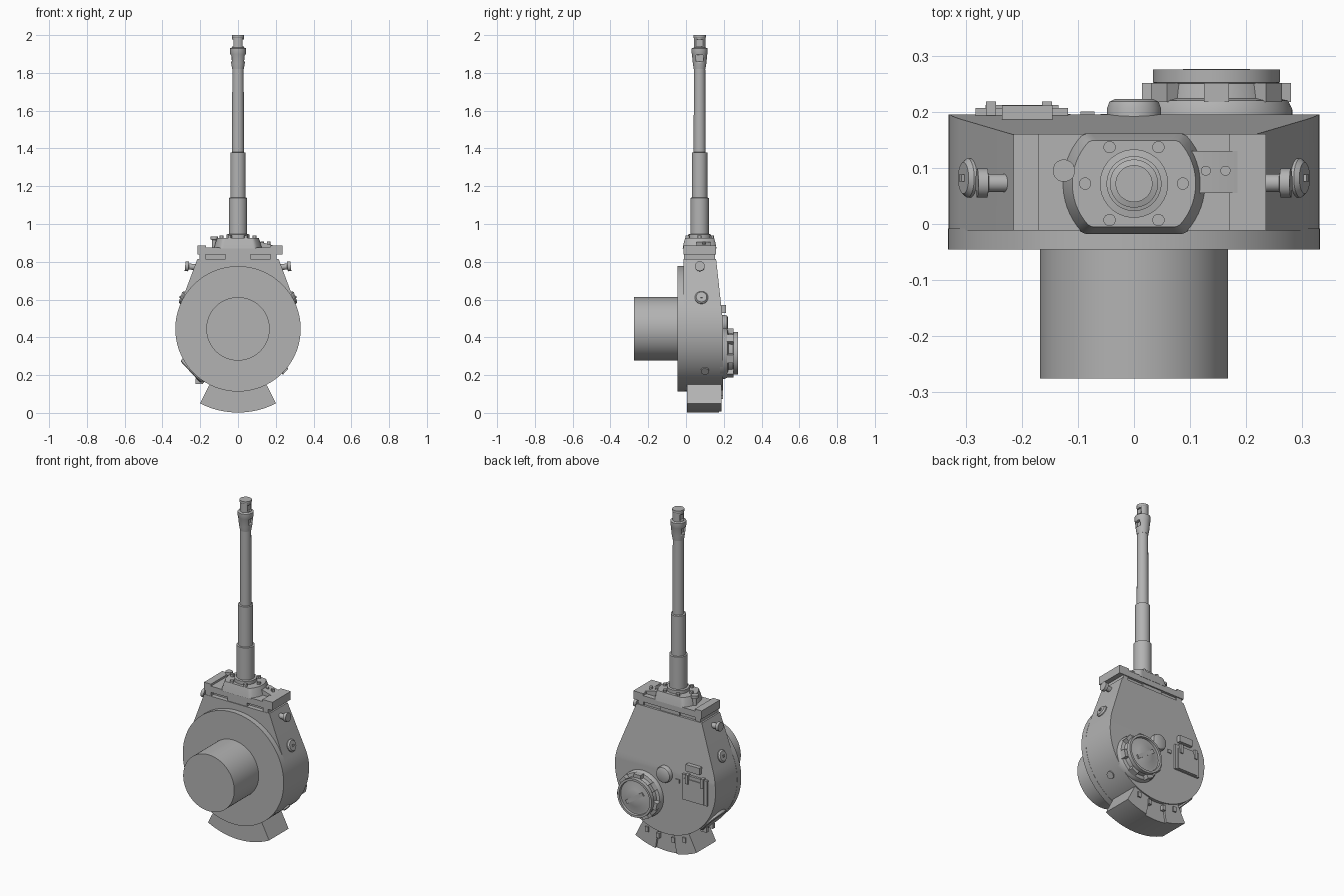
import bpy, bmesh, math
from mathutils import Vector, Matrix

old = bpy.data.objects.get("Cube")
if old:
    bpy.data.objects.remove(old, do_unlink=True)

GREY = (0.45, 0.45, 0.45, 1)
paint = bpy.data.materials.new("plain_grey")
paint.use_nodes = True
paint.diffuse_color = GREY
paint.node_tree.nodes["Principled BSDF"].inputs["Base Color"].default_value = GREY


def finish(bm, name, matrix=None):
    """Turn a bmesh into a painted object with sharp edges kept."""
    bmesh.ops.recalc_face_normals(bm, faces=bm.faces[:])
    if matrix:
        bm.transform(matrix)
    mesh = bpy.data.meshes.new(name)
    bm.to_mesh(mesh)
    bm.free()
    mesh.materials.append(paint)
    ob = bpy.data.objects.new(name, mesh)
    bpy.context.collection.objects.link(ob)
    bpy.ops.object.select_all(action='DESELECT')
    ob.select_set(True)
    bpy.context.view_layer.objects.active = ob
    bpy.ops.object.shade_smooth_by_angle(angle=math.radians(30))
    return ob


def aim(loc, axis):
    """Matrix that places local z along an axis."""
    return Matrix.Translation(loc) @ Vector(axis).to_track_quat('Z', 'Y').to_matrix().to_4x4()


def box(name, loc, size, matrix=None):
    bm = bmesh.new()
    bmesh.ops.create_cube(bm, size=1)
    bm.transform(Matrix.Translation(loc) @ Matrix.Diagonal((*size, 1)))
    return finish(bm, name, matrix)


def lathe(name, profile, loc=(0, 0, 0), axis=(0, 0, 1), seg=32, clip=None):
    """Closed turned solid from (radius, height) pairs, optionally flattened in y."""
    bm = bmesh.new()
    rings = []
    for r, h in profile:
        ring = []
        for i in range(seg):
            a = math.tau * (i + 0.5) / seg
            y = r * math.sin(a)
            if clip:
                lim = clip * r
                y = max(-lim, min(lim, y))
            ring.append(bm.verts.new((r * math.cos(a), y, h)))
        rings.append(ring)
    for a, b in zip(rings, rings[1:]):
        for i in range(seg):
            j = (i + 1) % seg
            bm.faces.new((a[i], a[j], b[j], b[i]))
    bm.faces.new(rings[0])
    bm.faces.new(rings[-1])
    return finish(bm, name, aim(loc, axis))


def prism_bm(points, y0, y1):
    """Extrude an x-z outline along y."""
    bm = bmesh.new()
    face = bm.faces.new([bm.verts.new((x, y0, z)) for x, z in points])
    new = bmesh.ops.extrude_face_region(bm, geom=[face])["geom"]
    bmesh.ops.translate(bm, vec=(0, y1 - y0, 0),
                        verts=[v for v in new if isinstance(v, bmesh.types.BMVert)])
    return bm


def arc(r, a0, a1, n):
    """Points on a circle round the turret centre, angles in degrees."""
    angles = [math.radians(a0 + (a1 - a0) * i / n) for i in range(n + 1)]
    return [(r * math.cos(a), CZ + r * math.sin(a)) for a in angles]


CZ = 0.445
GUN_Y = 0.072

# Basket and ring
lathe("turret_basket", [(0.168, -0.275), (0.168, -0.04)], (0, 0, CZ), (0, 1, 0), 64)
lathe("turret_ring", [(0.332, -0.045), (0.332, -0.008)], (0, 0, CZ), (0, 1, 0), 96)

# Horseshoe body with the roof sloping down to the front plate
bm = prism_bm([(0.215, 0.815), (-0.215, 0.815)] + arc(0.331, 160, 380, 60), -0.012, 0.195)
bmesh.ops.bisect_plane(bm, geom=bm.verts[:] + bm.edges[:] + bm.faces[:],
                       plane_co=(0, 0, 0.49), plane_no=(0, 0, 1))
for v in bm.verts:
    if v.co.z > 0.49 and v.co.y > 0.1:
        v.co.y -= (v.co.z - 0.49) * 0.11
finish(bm, "turret_body")

# Gun shield with end blocks, standing off the front plate
finish(prism_bm([(-0.215, 0.838), (0.235, 0.838), (0.235, 0.887), (0.17, 0.887), (0.17, 0.875),
                 (-0.17, 0.875), (-0.17, 0.887), (-0.215, 0.887)], -0.012, 0.16), "gun_shield")
box("shield_neck", (0, GUN_Y, 0.825), (0.13, 0.16, 0.04))
for s in (-1, 1):
    box("shield_side_support", (s * 0.188, GUN_Y, 0.825), (0.034, 0.165, 0.04))
box("shield_slot_back", (0, 0.08, 0.825), (0.36, 0.13, 0.04))
lathe("shield_boss", [(0.128, 0.87), (0.118, 0.905), (0.11, 0.925)], (0, GUN_Y, 0), seg=64, clip=0.7)
for i in range(6):
    a = math.tau * i / 6
    lathe("boss_bolt", [(0.011, 0.92), (0.011, 0.938)],
          (0.087 * math.cos(a), GUN_Y + 0.075 * math.sin(a), 0), seg=12)
finish(prism_bm([(0.08, 0.87), (0.192, 0.87), (0.192, 0.885), (0.12, 0.905), (0.08, 0.905)],
                0.055, 0.13), "machine_gun_wedge")
for x in (0.128, 0.163):
    lathe("machine_gun_port", [(0.009, 0.87), (0.009, 0.908)], (x, 0.095, 0), seg=12)
lathe("shield_post", [(0.012, 0.87), (0.012, 0.915), (0.02, 0.918), (0.02, 0.935)], (-0.125, 0.095, 0), seg=16)

# Stepped barrel and muzzle brake
lathe("gun_barrel", [(0.061, 0.9), (0.061, 0.945), (0.049, 0.947), (0.049, 1.138), (0.041, 1.14),
                     (0.041, 1.378), (0.032, 1.38), (0.03, 1.83)], (0, GUN_Y, 0))
brake = lathe("muzzle_brake", [(0.031, 1.82), (0.036, 1.85), (0.041, 1.9), (0.043, 1.905), (0.043, 1.93),
                               (0.031, 1.934), (0.031, 1.985), (0.033, 1.988), (0.033, 2.0)], (0, GUN_Y, 0))
for z in (1.878, 1.958):
    for s in (-1, 1):
        cutter = box("vent_cutter", (s * 0.04, GUN_Y, z), (0.04, 0.036, 0.036))
        cutter.hide_render = True
        cutter.hide_set(True)
        cut = brake.modifiers.new("vent", 'BOOLEAN')
        cut.object = cutter
        cut.operation = 'DIFFERENCE'
        bpy.context.view_layer.objects.active = brake
        with bpy.context.temp_override(object=brake, active_object=brake):
            bpy.ops.object.modifier_apply(modifier=cut.name)
        bpy.data.objects.remove(cutter, do_unlink=True)

# Lifting lugs and pistol ports on both side walls
for s in (-1, 1):
    out = Vector((s * 0.94, 0, 0.34))
    lathe("lifting_lug", [(0.016, -0.02), (0.016, 0.03), (0.026, 0.032), (0.026, 0.05)],
          (s * 0.23, 0.073, 0.772), (s, 0, 0.1), 20)
    lathe("pistol_port", [(0.035, -0.02), (0.035, 0.006), (0.028, 0.014)],
          (s * 0.291, 0.082, 0.609), out, 24)
    box("port_plug", (0, 0, 0.013), (0.012, 0.012, 0.014), aim((s * 0.291, 0.082, 0.609), out))

# Escape hatch and small port low on the sides
hatch_dir = Vector((-0.73, 0, -0.68))
lathe("escape_hatch", [(0.085, -0.04), (0.085, 0.008), (0.078, 0.013)],
      Vector((0, 0.09, CZ)) + hatch_dir * 0.328, hatch_dir, 32)
for y in (0.06, 0.12):
    box("hatch_hinge", (-0.205, y, 0.168), (0.04, 0.018, 0.03))
port_dir = Vector((0.745, 0, -0.667))
lathe("low_port", [(0.022, -0.02), (0.022, 0.008)], Vector((0, 0.1, CZ)) + port_dir * 0.331, port_dir, 20)

# Commander cupola with vision blocks and domed lid
CX, CUZ = 0.147, 0.315
lathe("cupola", [(0.136, 0.18), (0.136, 0.203), (0.128, 0.22), (0.11, 0.224), (0.106, 0.25), (0.113, 0.252),
                 (0.113, 0.275), (0.1, 0.275), (0.098, 0.262), (0.085, 0.262), (0.05, 0.272),
                 (0.02, 0.275)], (CX, 0, CUZ), (0, 1, 0), 48)
for i in range(7):
    a = math.tau * (i + 0.25) / 7
    m = Matrix.Translation((CX, 0, CUZ)) @ Matrix.Rotation(a, 4, 'Y')
    box("vision_block", (0.117, 0.234, 0), (0.028, 0.034, 0.045), m)
box("lid_handle", (0, 0.27, 0), (0.13, 0.012, 0.022),
    Matrix.Translation((CX, 0, CUZ)) @ Matrix.Rotation(0.6, 4, 'Y'))

# Ventilator dome
lathe("ventilator", [(0.048, 0.18), (0.048, 0.207), (0.044, 0.218), (0.034, 0.223)],
      (0, 0, 0.47), (0, 1, 0), 32)

# Loader hatch, hinges and periscope guard
box("loader_hatch", (-0.2, 0.198, 0.43), (0.165, 0.018, 0.15))
box("loader_hatch_lid", (-0.2, 0.207, 0.422), (0.13, 0.01, 0.125))
for s in (-1, 1):
    box("loader_hinge", (-0.205 + s * 0.05, 0.206, 0.485), (0.018, 0.025, 0.055))
box("loader_periscope", (-0.19, 0.195, 0.55), (0.09, 0.032, 0.04))
box("roof_stop", (-0.083, 0.196, 0.45), (0.025, 0.009, 0.02))

# Stowage bin wrapped round the rear, with lids and latches
for name, a0, a1, y1 in (("bin_right", 243, 261, 0.188), ("bin_middle", 261, 279, 0.176),
                         ("bin_left", 279, 297, 0.188)):
    finish(prism_bm(arc(0.443, a0, a1, 8) + arc(0.31, a1, a0, 8), 0.005, y1), name)
for a in (250, 262, 278, 290):
    x, z = arc(0.36, a, a, 1)[0]
    box("bin_latch", (x, 0.186, z), (0.02, 0.02, 0.03))
